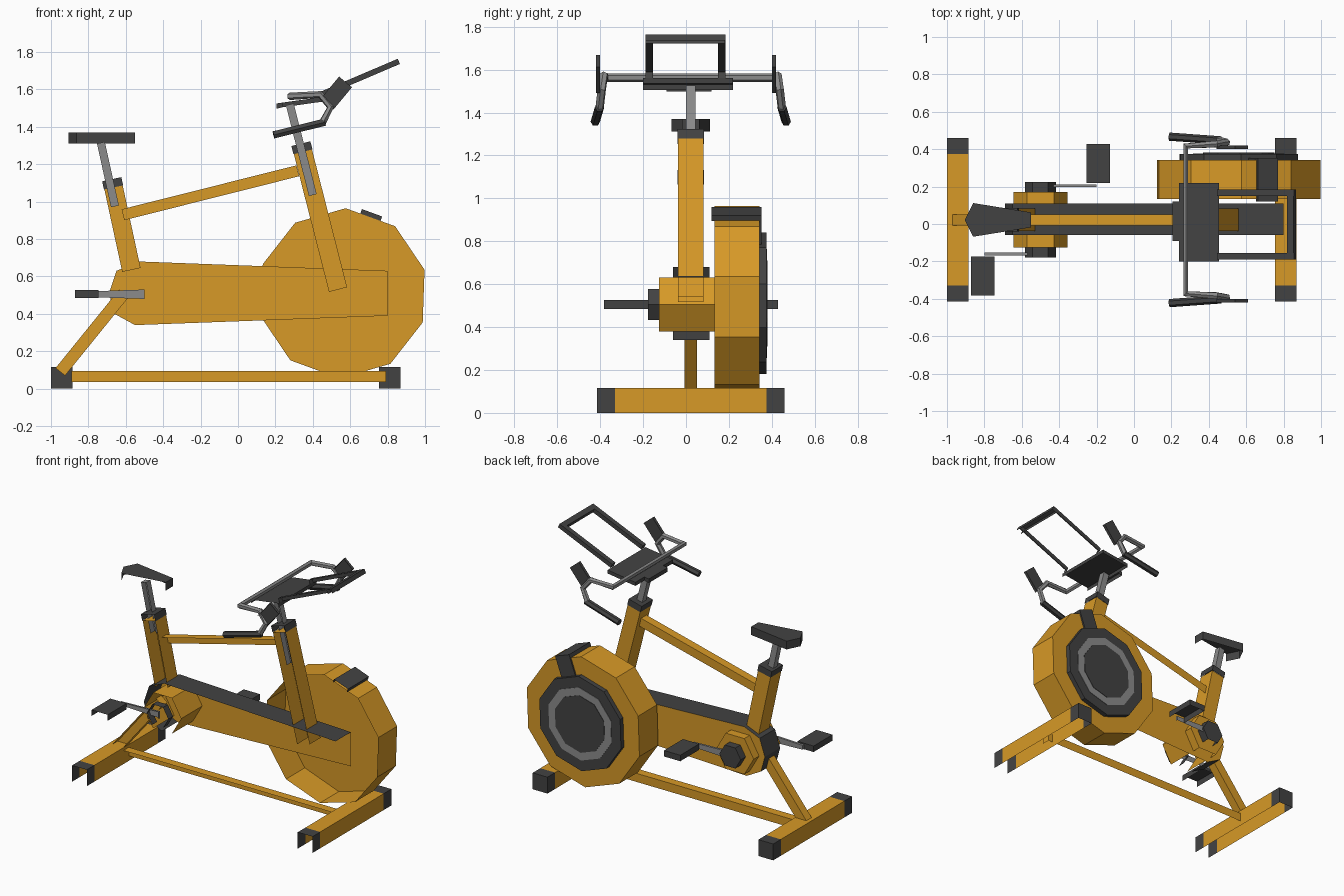
import bpy, bmesh, math
from mathutils import Vector

if "Cube" in bpy.data.objects:
    bpy.data.objects.remove(bpy.data.objects["Cube"])

MID = 0.022  # centre plane of the frame


def material(name, rgb):
    m = bpy.data.materials.new(name)
    m.use_nodes = True
    m.diffuse_color = (*rgb, 1)
    m.node_tree.nodes["Principled BSDF"].inputs["Base Color"].default_value = (*rgb, 1)
    return m


ORANGE = material("orange paint", (0.68, 0.32, 0.02))
DARK = material("dark plastic", (0.055, 0.055, 0.055))
STEEL = material("grey steel", (0.26, 0.26, 0.26))


def prism(name, pts, y0, y1, mat, rule=None, second=None, drop=None):
    """Extrude an x-z outline along y as an open shell (no front or underside)."""
    drop = drop or (lambda n: n.y < -0.5 or n.z < -0.75)
    bm = bmesh.new()
    near = [bm.verts.new((x, y0, z)) for x, z in pts]
    far = [bm.verts.new((x, y1, z)) for x, z in pts]
    bm.faces.new(near)
    bm.faces.new(far)
    for i in range(len(pts)):
        j = (i + 1) % len(pts)
        bm.faces.new((near[i], near[j], far[j], far[i]))
    bmesh.ops.recalc_face_normals(bm, faces=bm.faces)
    bm.normal_update()
    if rule:
        for f in bm.faces:
            f.material_index = int(rule(f.normal))
    bmesh.ops.delete(bm, geom=[f for f in bm.faces if drop(f.normal)], context='FACES')
    me = bpy.data.meshes.new(name)
    bm.to_mesh(me)
    bm.free()
    me.materials.append(mat)
    if second:
        me.materials.append(second)
    ob = bpy.data.objects.new(name, me)
    bpy.context.collection.objects.link(ob)
    return ob


def bar(name, a, b, width, depth, mat, y=MID, end_width=None):
    """Straight bar in the x-z plane from a to b."""
    a, b = Vector(a), Vector(b)
    d = (b - a).normalized()
    n = Vector((-d.y, d.x))
    wa, wb = n * width / 2, n * (end_width or width) / 2
    return prism(name, [a + wa, b + wb, b - wb, a - wa], y - depth / 2, y + depth / 2, mat)


def box(name, x0, x1, z0, z1, y0, y1, mat, **kw):
    return prism(name, [(x0, z0), (x1, z0), (x1, z1), (x0, z1)], y0, y1, mat, **kw)


def ngon(cx, cz, r, n, phase=0):
    return [(cx + r * math.cos(math.radians(phase + 360 * i / n)),
             cz + r * math.sin(math.radians(phase + 360 * i / n))) for i in range(n)]


def tube(name, pts, radius, mat):
    cu = bpy.data.curves.new(name, 'CURVE')
    cu.dimensions = '3D'
    cu.bevel_depth = radius
    cu.bevel_resolution = 1
    cu.use_fill_caps = True
    sp = cu.splines.new('POLY')
    sp.points.add(len(pts) - 1)
    for p, co in zip(sp.points, pts):
        p.co = (*co, 1)
    sp.use_smooth = False
    cu.materials.append(mat)
    ob = bpy.data.objects.new(name, cu)
    bpy.context.collection.objects.link(ob)
    bpy.ops.object.select_all(action='DESELECT')
    ob.select_set(True)
    bpy.context.view_layer.objects.active = ob
    bpy.ops.object.convert(target='MESH')


# Floor bars with dark end caps
through = lambda n: abs(n.y) > 0.5 or n.z < -0.75
for label, x in (("rear", -1.0), ("front", 0.755)):
    box(label + "_foot", x, x + 0.115, 0, 0.115, -0.33, 0.375, ORANGE, drop=through)
    box(label + "_foot_cap_near", x, x + 0.115, 0, 0.115, -0.415, -0.33, DARK, drop=through)
    box(label + "_foot_cap_far", x, x + 0.115, 0, 0.115, 0.375, 0.46, DARK)

# Frame
box("base_rail", -0.89, 0.79, 0.035, 0.095, MID - 0.03, MID + 0.03, ORANGE)
bar("rear_strut", (-0.95, 0.09), (-0.61, 0.51), 0.065, 0.06, ORANGE)
bar("top_tube", (-0.615, 0.93), (0.32, 1.165), 0.06, 0.06, ORANGE)

# Drive cover: orange side, dark edge strip, open at the front end
prism("drive_cover",
      [(-0.53, 0.68), (0.8, 0.63), (0.8, 0.39), (-0.55, 0.34), (-0.66, 0.40), (-0.69, 0.51), (-0.65, 0.63)],
      -0.06, 0.11, ORANGE, rule=lambda n: abs(n.y) < 0.5, second=DARK,
      drop=lambda n: n.y < -0.5 or n.z < -0.95 or n.x > 0.9)

# Seat and handlebar posts
for label, foot, top, t0, t1 in (
        ("seat", (-0.57, 0.635), (-0.675, 1.12), (-0.658, 0.975), (-0.733, 1.315)),
        ("handlebar", (0.535, 0.53), (0.336, 1.31), (0.4, 1.035), (0.277, 1.52))):
    a, b = Vector(foot), Vector(top)
    cut = b + (a - b).normalized() * 0.045
    bar(label + "_post", a, cut, 0.1, 0.12, ORANGE)
    bar(label + "_post_cap", cut, b, 0.105, 0.125, DARK)
    bar(label + "_stem", t0, t1, 0.043, 0.045, STEEL)

# Saddle: tapered outline with sides, open beneath
bm = bmesh.new()
outline = [(-0.905, 0), (-0.86, -0.09), (-0.55, -0.04), (-0.55, 0.04), (-0.86, 0.09)]
upper = [bm.verts.new((x, MID + y, 1.37)) for x, y in outline]
lower = [bm.verts.new((x, MID + y, 1.312)) for x, y in outline]
bm.faces.new(upper)
for i in range(len(outline)):
    if i != 1:
        j = (i + 1) % len(outline)
        bm.faces.new((lower[i], lower[j], upper[j], upper[i]))
mesh = bpy.data.meshes.new("saddle")
bm.to_mesh(mesh)
bm.free()
mesh.materials.append(DARK)
bpy.context.collection.objects.link(bpy.data.objects.new("saddle", mesh))

# Flywheel with layered side disc
WX, WZ = 0.56, 0.51
prism("flywheel", ngon(WX, WZ, 0.455, 10, 88), 0.133, 0.342, ORANGE, drop=lambda n: n.y < -0.5)
for label, r, y0, y1, mat in (("disc", 0.33, 0.342, 0.375, DARK),
                              ("disc_ring", 0.255, 0.375, 0.378, STEEL),
                              ("disc_centre", 0.2, 0.378, 0.381, DARK)):
    prism("flywheel_" + label, ngon(WX, WZ, r, 10, 88), y0, y1, mat, drop=lambda n: n.y < -0.5)

# Brake bracket folded over the wheel rim
ray = Vector((math.cos(math.radians(70)), math.sin(math.radians(70))))
hub = Vector((WX, WZ))
bar("brake_pad", hub + ray * 0.43, hub + ray * 0.458, 0.115, 0.23, DARK, y=0.235)
bar("brake_side", hub + ray * 0.31, hub + ray * 0.458, 0.115, 0.012, DARK, y=0.347)

# Crank housing, hub, arms and pedals
CX, CZ = -0.5, 0.505
prism("crank_housing", ngon(CX, CZ, 0.145, 6), -0.125, 0.17, ORANGE, drop=through)
prism("crank_housing_end", ngon(CX, CZ, 0.145, 6), 0.165, 0.17, ORANGE)
prism("crank_hub_near", ngon(CX, CZ, 0.083, 6), -0.178, -0.125, DARK, drop=through)
prism("crank_hub_far", ngon(CX, CZ, 0.083, 6), 0.17, 0.225, DARK)
for label, s, y in (("near", -1, -0.16), ("far", 1, 0.205)):
    bar(label + "_crank_arm", (CX, CZ), (CX + s * 0.3, CZ), 0.05, 0.015, STEEL, y=y, end_width=0.03)
    px, py = CX + s * 0.308, y + s * 0.118
    box(label + "_pedal", px - 0.063, px + 0.063, 0.485, 0.527, py - 0.105, py + 0.105, DARK)

# Handlebar with dropped ends, grips and brake levers
side = [(0.277, 0.395, 1.563), (0.44, 0.405, 1.573), (0.495, 0.415, 1.505), (0.45, 0.425, 1.42)]
path = [(x, MID - y, z) for x, y, z in reversed(side)] + [(x, MID + y, z) for x, y, z in side]
tube("handlebar", path, 0.02, STEEL)
for label, s in (("near", -1), ("far", 1)):
    tube(label + "_grip", [(0.465, MID + s * 0.425, 1.425), (0.19, MID + s * 0.445, 1.357)], 0.022, DARK)
    bar(label + "_lever", (0.475, 1.52), (0.575, 1.64), 0.09, 0.02, DARK, y=MID - 0.022 + s * 0.41)

# Console panel and tray frame
prism("console_panel", [(0.24, 1.505), (0.455, 1.535), (0.455, 1.56), (0.24, 1.53)], -0.2, 0.22, DARK)
prism("console_lip", [(0.205, 1.497), (0.24, 1.505), (0.24, 1.53), (0.205, 1.525)], -0.09, 0.12, DARK)
low, high = (0.45, 1.575), (0.86, 1.75)
for label, y in (("near", -0.172), ("far", 0.167)):
    bar("tray_arm_" + label, low, high, 0.03, 0.035, DARK, y=y)
bar("tray_front", (0.825, 1.735), high, 0.03, 0.37, DARK, y=-0.003)
